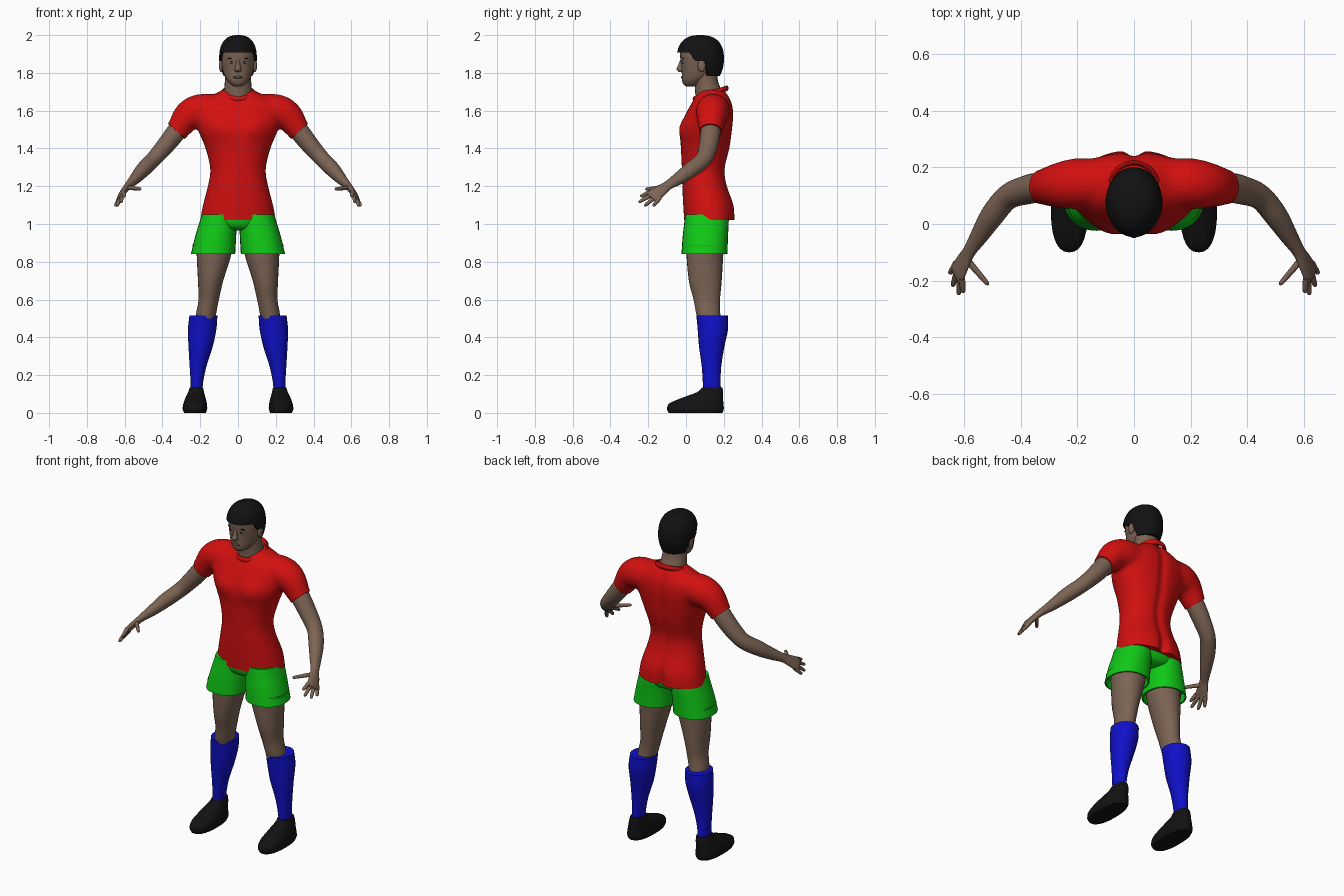
import bpy
import bmesh
from math import sin, cos, pi, exp, radians
from mathutils import Vector, Matrix

cube = bpy.data.objects.get("Cube")
if cube:
    bpy.data.objects.remove(cube, do_unlink=True)


def material(name, r, g, b):
    m = bpy.data.materials.new(name)
    m.use_nodes = True
    m.diffuse_color = (r, g, b, 1)
    m.node_tree.nodes["Principled BSDF"].inputs["Base Color"].default_value = (r, g, b, 1)
    return m


skin = material("brown skin", 0.2, 0.127, 0.088)
red = material("red cloth", 0.65, 0.005, 0.005)
green = material("green cloth", 0.005, 0.58, 0.008)
blue = material("blue cloth", 0.005, 0.005, 0.58)
black = material("black", 0.006, 0.006, 0.006)
white = material("eye white", 0.4, 0.38, 0.36)
lip_tone = material("lip brown", 0.13, 0.07, 0.055)


def spline(rows, steps=4):
    """Catmull-Rom interpolation of all values in the rows."""
    rows = [Vector(r) for r in rows]
    out = []
    for i in range(len(rows) - 1):
        b, c = rows[i], rows[i + 1]
        a = rows[i - 1] if i else b
        d = rows[min(i + 2, len(rows) - 1)]
        for k in range(steps):
            t = k / steps
            out.append(b + (c - a) * (t / 2) + (a * 2 - b * 5 + c * 4 - d) * (t * t / 2)
                       + (b * 3 - a - c * 3 + d) * (t ** 3 / 2))
    return out + [rows[-1]]


def skin_rings(bm, rings):
    """Bridge rings of points with quads and close both ends."""
    rings = [[bm.verts.new(p) for p in ring] for ring in rings]
    n = len(rings[0])
    for lo, hi in zip(rings, rings[1:]):
        for j in range(n):
            k = (j + 1) % n
            bm.faces.new((lo[j], lo[k], hi[k], hi[j]))
    bm.faces.new(rings[0][::-1])
    bm.faces.new(rings[-1])


def loft(bm, rows, s=1, across=None, power=2.0, lip=False, n=28):
    """Rows are x, y, z, half width, half depth; level rings unless across is given."""
    rows = spline(rows)
    centres = [Vector(r[:3]) for r in rows]
    rings = []
    for i, r in enumerate(rows):
        u, v = Vector((1, 0, 0)), Vector((0, 1, 0))
        if across:
            t = (centres[min(i + 1, len(rows) - 1)] - centres[max(i - 1, 0)]).normalized()
            u = Vector(across)
            u = (u - t * u.dot(t)).normalized()
            v = t.cross(u)
        ring = []
        for j in range(n):
            c, d = cos(2 * pi * j / n), sin(2 * pi * j / n)
            c = abs(c) ** (2 / power) * (1 if c > 0 else -1)
            d = abs(d) ** (2 / power) * (1 if d > 0 else -1)
            ring.append(centres[i] + u * (c * r[3]) + v * (d * r[4]))
        rings.append(ring)
    if lip:  # fold the open end back inside
        for lift in (0, 0.05):
            rings.append([centres[-1].lerp(p, 0.93) + Vector((0, 0, lift)) for p in rings[-1 if not lift else -2]])
    skin_rings(bm, [[Vector((p.x * s, p.y, p.z)) for p in ring] for ring in rings])


def finish(bm, name, mat, angle=45):
    bmesh.ops.recalc_face_normals(bm, faces=bm.faces)
    mesh = bpy.data.meshes.new(name)
    bm.to_mesh(mesh)
    bm.free()
    mesh.materials.clear()
    mesh.materials.append(mat)
    mesh.shade_smooth()
    mesh.set_sharp_from_angle(angle=radians(angle))
    ob = bpy.data.objects.new(name, mesh)
    bpy.context.collection.objects.link(ob)
    return ob


def ball(name, loc, size, mat, tilt=0):
    bm = bmesh.new()
    m = Matrix.Translation(loc) @ Matrix.Rotation(tilt, 4, 'Y') @ Matrix.Diagonal((*size, 1))
    bmesh.ops.create_uvsphere(bm, u_segments=20, v_segments=12, radius=1, matrix=m)
    finish(bm, name, mat)


ACROSS = (0.3, 0.81, -0.47)  # width direction of the hands
SIDES = (("left", 1), ("right", -1))

# Shirt: torso and sleeves fused, then trimmed at hem and cuffs
bm = bmesh.new()
loft(bm, [(0, y, z, w, d) for y, z, w, d in (
    (.125, .97, .2, .135), (.125, 1.02, .2, .135), (.12, 1.1, .186, .135), (.1, 1.2, .16, .12),
    (.093, 1.29, .147, .115), (.103, 1.4, .172, .13), (.108, 1.5, .213, .138),
    (.125, 1.58, .235, .127), (.137, 1.64, .22, .107), (.14, 1.69, .12, .08), (.14, 1.712, .08, .06))],
    power=2.2, n=40)
for side, s in SIDES:
    loft(bm, [(.1, .145, 1.6, .085, .085), (.2, .142, 1.598, .09, .09), (.265, .136, 1.57, .08, .08),
              (.325, .13, 1.49, .062, .06), (.375, .125, 1.435, .06, .06)], s, ACROSS)
base = finish(bm, "shirt_base", red)
mod = base.modifiers.new("fuse", 'REMESH')
mod.mode, mod.voxel_size = 'VOXEL', 0.011
mod = base.modifiers.new("soften", 'SMOOTH')
mod.factor, mod.iterations = 0.5, 8
fused = bpy.data.meshes.new_from_object(base.evaluated_get(bpy.context.evaluated_depsgraph_get()))
bm = bmesh.new()
bm.from_mesh(fused)
bpy.data.objects.remove(base, do_unlink=True)
for v in bm.verts:  # spine and seat groove, chest muscles
    x, z = v.co.x, v.co.z
    if v.co.y > .14 and z < 1.7:
        v.co.y -= (.012 + .016 * exp(-((z - 1.03) / .07) ** 2)) * exp(-(x / .025) ** 2)
    elif v.co.y < .08:
        v.co.y -= .014 * exp(-((abs(x) - .09) / .06) ** 2 - ((z - 1.51) / .06) ** 2)
bmesh.ops.bisect_plane(bm, geom=bm.verts[:] + bm.edges[:] + bm.faces[:],
                       plane_co=(0, 0, 1.02), plane_no=(0, 0, 1), clear_inner=True)
for side, s in SIDES:
    arm = {v for v in bm.verts if v.co.x * s > .25}
    geom = list(arm) + [e for e in bm.edges if set(e.verts) <= arm] + [f for f in bm.faces if set(f.verts) <= arm]
    bmesh.ops.bisect_plane(bm, geom=geom, plane_co=(.325 * s, .13, 1.49),
                           plane_no=(.67 * s, -.03, -.74), clear_outer=True)
bmesh.ops.holes_fill(bm, edges=[e for e in bm.edges if e.is_boundary], sides=0)
finish(bm, "shirt", red, 50)

# Collar: a band tilted down towards the chest
bm = bmesh.new()
band = []
for i in range(41):
    a = 2 * pi * i / 40
    x, y = .084 * cos(a), .13 + .086 * sin(a)
    centre = Vector((x, y, 1.69 + .33 * (y - .13)))
    out = Vector((cos(a), sin(a), 0))
    band.append([centre + out * (.009 * cos(b)) + Vector((0, 0, .015 * sin(b)))
                 for b in [2 * pi * k / 10 for k in range(10)]])
skin_rings(bm, band)
finish(bm, "collar", red)

# Shorts
bm = bmesh.new()
loft(bm, [(0, .11, 1.07, .18, .115), (0, .11, 1.02, .19, .118), (0, .11, .98, .15, .1), (0, .11, .965, .07, .06)])
for side, s in SIDES:
    loft(bm, [(.1, .11, 1.05, .092, .115), (.107, .108, 1, .1, .118), (.119, .102, .93, .109, .12),
              (.132, .098, .842, .117, .122)], s, power=2.2, lip=True)
finish(bm, "shorts", green)

for side, s in SIDES:
    # Leg, sock and shoe
    bm = bmesh.new()
    loft(bm, [(.125, .105, .94, .09, .1), (.126, .1, .85, .093, .098), (.145, .102, .7, .067, .087),
              (.155, .11, .6, .054, .07), (.168, .117, .53, .053, .064), (.18, .13, .45, .05, .06)], s)
    finish(bm, side + "_leg", skin)
    bm = bmesh.new()
    loft(bm, [(.183, .138, .515, .074, .083), (.19, .142, .44, .075, .08), (.198, .136, .35, .064, .067),
              (.211, .135, .25, .045, .052), (.218, .136, .16, .033, .047), (.22, .14, .1, .033, .048)], s)
    finish(bm, side + "_sock", blue)
    bm = bmesh.new()
    loft(bm, [(.228, .05, 0, .057, .142), (.228, .05, .02, .065, .15), (.227, .055, .05, .062, .143),
              (.225, .088, .08, .053, .108), (.222, .128, .11, .042, .069), (.22, .139, .135, .035, .053)],
         s, power=2.4)
    finish(bm, side + "_shoe", black)

    # Arm and palm
    bm = bmesh.new()
    loft(bm, [(.27, .135, 1.56, .05, .05), (.325, .13, 1.49, .053, .052), (.38, .12, 1.42, .051, .048),
              (.445, .095, 1.345, .045, .042), (.5, .03, 1.29, .043, .04), (.545, -.04, 1.24, .034, .03),
              (.58, -.095, 1.205, .026, .02), (.6, -.13, 1.18, .034, .017), (.62, -.168, 1.152, .041, .014),
              (.628, -.183, 1.14, .036, .007)], s, ACROSS)
    # Four fingers and the thumb
    tips = [(.602, -.242, 1.145), (.618, -.25, 1.115), (.64, -.22, 1.095), (.65, -.175, 1.095)]
    fingers = [(Vector((.617, -.165, 1.154)) + Vector(ACROSS) * (.022 * i - .033), Vector(tip))
               for i, tip in enumerate(tips)]
    fingers.append((Vector((.59, -.125, 1.193)), Vector((.513, -.215, 1.185))))
    for root, tip in fingers:
        loft(bm, [(*root.lerp(tip, t), r, r) for t, r in
                  ((0, .012), (.5, .0105), (.88, .0085), (.97, .0055), (1, .002))], s, ACROSS, n=12)
    finish(bm, side + "_arm", skin, 70)

    # Ear, eye and brow
    ball(side + "_ear", (.089 * s, .083, 1.838), (.012, .022, .034), skin)
    ball(side + "_eye", (.034 * s, -.011, 1.855), (.015, .009, .007), white)
    ball(side + "_iris", (.034 * s, -.0165, 1.855), (.006, .006, .006), black)
    ball(side + "_brow", (.036 * s, -.016, 1.877), (.021, .007, .004), black, .12 * s)

# Head and neck
bm = bmesh.new()
loft(bm, [(0, .13, 1.62, .085, .08), (0, .122, 1.69, .076, .073), (0, .108, 1.75, .07, .063), (0, .1, 1.81, .068, .063)])
loft(bm, [(0, y, z, w, d) for y, z, w, d in (
    (.025, 1.728, .018, .022), (.032, 1.738, .038, .044), (.045, 1.76, .058, .066), (.064, 1.79, .074, .086),
    (.078, 1.84, .086, .103), (.08, 1.9, .089, .112), (.08, 1.95, .077, .1), (.08, 1.985, .03, .04))], power=2.1)
finish(bm, "head", skin, 70)

# Nose and mouth
bm = bmesh.new()
loft(bm, [(0, -.018, 1.875, .008, .01), (0, -.026, 1.845, .011, .014), (0, -.03, 1.818, .018, .02),
          (0, -.024, 1.804, .012, .012)], n=16)
finish(bm, "nose", skin, 70)
ball("mouth", (0, -.018, 1.777), (.026, .009, .007), lip_tone)


# Hair: a cap with a fringe, sideburns and a low nape
def step(v, a, b):
    t = min(max((v - a) / (b - a), 0), 1)
    return t * t * (3 - 2 * t)


rings = []
for k in range(-1, 19):
    t = sin(max(k, 0) / 18 * pi / 2)
    ring = []
    for j in range(64):
        a = 2 * pi * j / 64
        low = 1.908 - .045 * step(sin(a), -.5, -.2) - .08 * step(sin(a), .15, .4)
        z = low + (1.9995 - low) * t
        h = (z - 1.87) / .13
        r = (1 - h ** 2.5) ** .4 if h > 0 else 1 - .4 * h * h
        r *= .86 if k < 0 else 1
        ring.append(Vector((.1 * r * cos(a), .076 + .125 * r * sin(a), z)))
    rings.append(ring)
bm = bmesh.new()
skin_rings(bm, rings)
finish(bm, "hair", black, 60)
